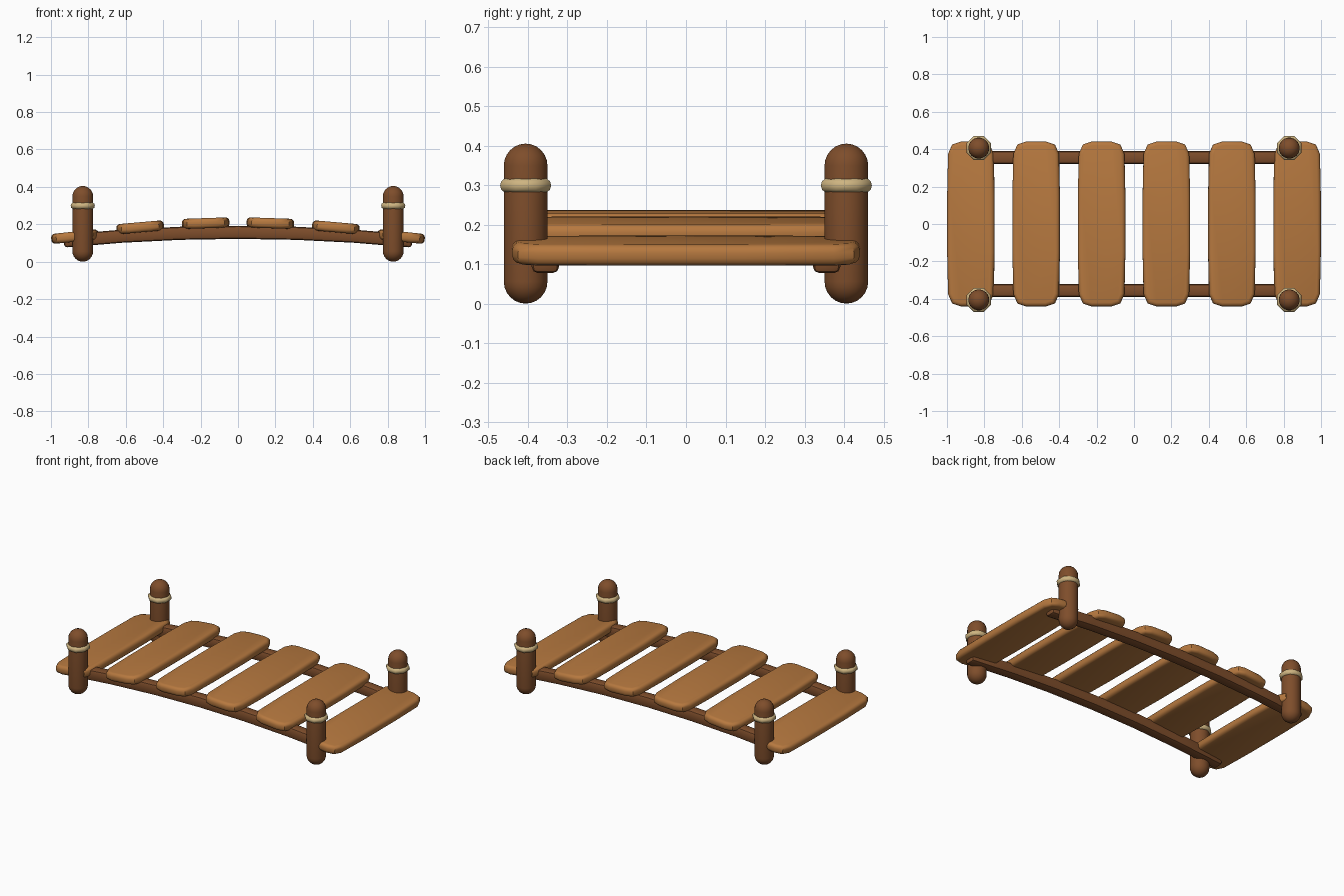
import bpy, bmesh, math
from mathutils import Matrix

cube = bpy.data.objects.get("Cube")
if cube:
    bpy.data.objects.remove(cube, do_unlink=True)


def material(name, rgb):
    mat = bpy.data.materials.new(name)
    mat.use_nodes = True
    mat.diffuse_color = (*rgb, 1)
    mat.node_tree.nodes["Principled BSDF"].inputs["Base Color"].default_value = (*rgb, 1)
    return mat


plank_wood = material("light plank wood", (0.47, 0.19, 0.05))
dark_wood = material("dark post wood", (0.21, 0.075, 0.024))
rope = material("pale rope", (0.62, 0.46, 0.22))


def finish(bm, name, mat, angle=40):
    bmesh.ops.recalc_face_normals(bm, faces=bm.faces)
    mesh = bpy.data.meshes.new(name)
    bm.to_mesh(mesh)
    bm.free()
    mesh.materials.append(mat)
    obj = bpy.data.objects.new(name, mesh)
    bpy.context.collection.objects.link(obj)
    bpy.ops.object.select_all(action="DESELECT")
    obj.select_set(True)
    bpy.context.view_layer.objects.active = obj
    bpy.ops.object.shade_smooth_by_angle(angle=math.radians(angle))
    return obj


def plank(name, x, z, tilt, thick=0.054):
    # Outline with worn corners, extruded and rounded along its rims
    quarter = [(0.127, 0.15), (0.122, 0.375), (0.1, 0.425), (0.055, 0.44)]
    right = [(a, -b) for a, b in quarter[::-1]] + quarter
    outline = right + [(-a, -b) for a, b in right]
    bm = bmesh.new()
    base = bm.faces.new([bm.verts.new((a, b, -thick / 2)) for a, b in outline])
    top = bmesh.ops.extrude_face_region(bm, geom=[base])["geom"]
    bmesh.ops.translate(bm, verts=[v for v in top if isinstance(v, bmesh.types.BMVert)],
                        vec=(0, 0, thick))
    rims = [e for e in bm.edges if abs(e.verts[0].co.z - e.verts[1].co.z) < 0.001]
    bmesh.ops.bevel(bm, geom=rims, offset=0.02, segments=3, profile=0.5, affect="EDGES")
    bm.transform(Matrix.Translation((x, 0, z)) @ Matrix.Rotation(math.radians(tilt), 4, "Y"))
    finish(bm, name, plank_wood)


def beam(name, y, parts=6, length=1.86, size=0.07):
    # Rounded timber bent into a shallow arch
    bm = bmesh.new()
    bmesh.ops.create_cube(bm, size=1)
    bmesh.ops.scale(bm, vec=(length, size, size), verts=bm.verts)
    bmesh.ops.bevel(bm, geom=bm.edges[:], offset=0.017, segments=2, profile=0.5, affect="EDGES")
    for i in range(1, parts):
        cut = -length / 2 + length * i / parts
        bmesh.ops.bisect_plane(bm, geom=bm.verts[:] + bm.edges[:] + bm.faces[:],
                               plane_co=(cut, 0, 0), plane_no=(1, 0, 0))
    for v in bm.verts:
        v.co.z += 0.157 - 0.054 * v.co.x ** 2
        v.co.y += y
    finish(bm, name, dark_wood)


def revolve(name, profile, x, y, mat, steps, closed=False):
    # Spin a radius/height profile around a vertical axis
    bm = bmesh.new()
    verts = [bm.verts.new((r, 0, z)) for r, z in profile]
    edges = [bm.edges.new(pair) for pair in zip(verts, verts[1:])]
    if closed:
        edges.append(bm.edges.new((verts[-1], verts[0])))
    bmesh.ops.spin(bm, geom=verts + edges, cent=(0, 0, 0), axis=(0, 0, 1),
                   angle=math.tau, steps=steps)
    bmesh.ops.remove_doubles(bm, verts=bm.verts, dist=0.0002)
    bm.transform(Matrix.Translation((x, y, 0)) @ Matrix.Rotation(math.pi / steps, 4, "Z"))
    finish(bm, name, mat, 60)


# Deck planks, mirrored left and right
for side, label in ((1, "left"), (-1, "right")):
    plank(f"inner_plank_{label}", side * 0.173, 0.206, side * 2)
    plank(f"middle_plank_{label}", side * 0.523, 0.184, side * 5)
    plank(f"outer_plank_{label}", side * 0.872, 0.134, side * 6)

# Side beams under the deck
beam("front_beam", -0.356)
beam("back_beam", 0.356)

# Round-ended posts, each with a rope band
R, H = 0.056, 0.405
arc = [i * math.pi / 12 for i in range(7)]
capsule = [(R * math.sin(a), R - R * math.cos(a)) for a in arc]
capsule += [(r, H - z) for r, z in capsule[::-1]]
band = [(0.053 + 0.017 * math.cos(a), 0.299 + 0.018 * math.sin(a))
        for a in (i * math.tau / 10 for i in range(10))]
for sx, lx in ((1, "left"), (-1, "right")):
    for sy, ly in ((-1, "front"), (1, "back")):
        revolve(f"{ly}_{lx}_post", capsule, sx * 0.83, sy * 0.406, dark_wood, 20)
        revolve(f"{ly}_{lx}_rope_band", band, sx * 0.83, sy * 0.406, rope, 8, True)
